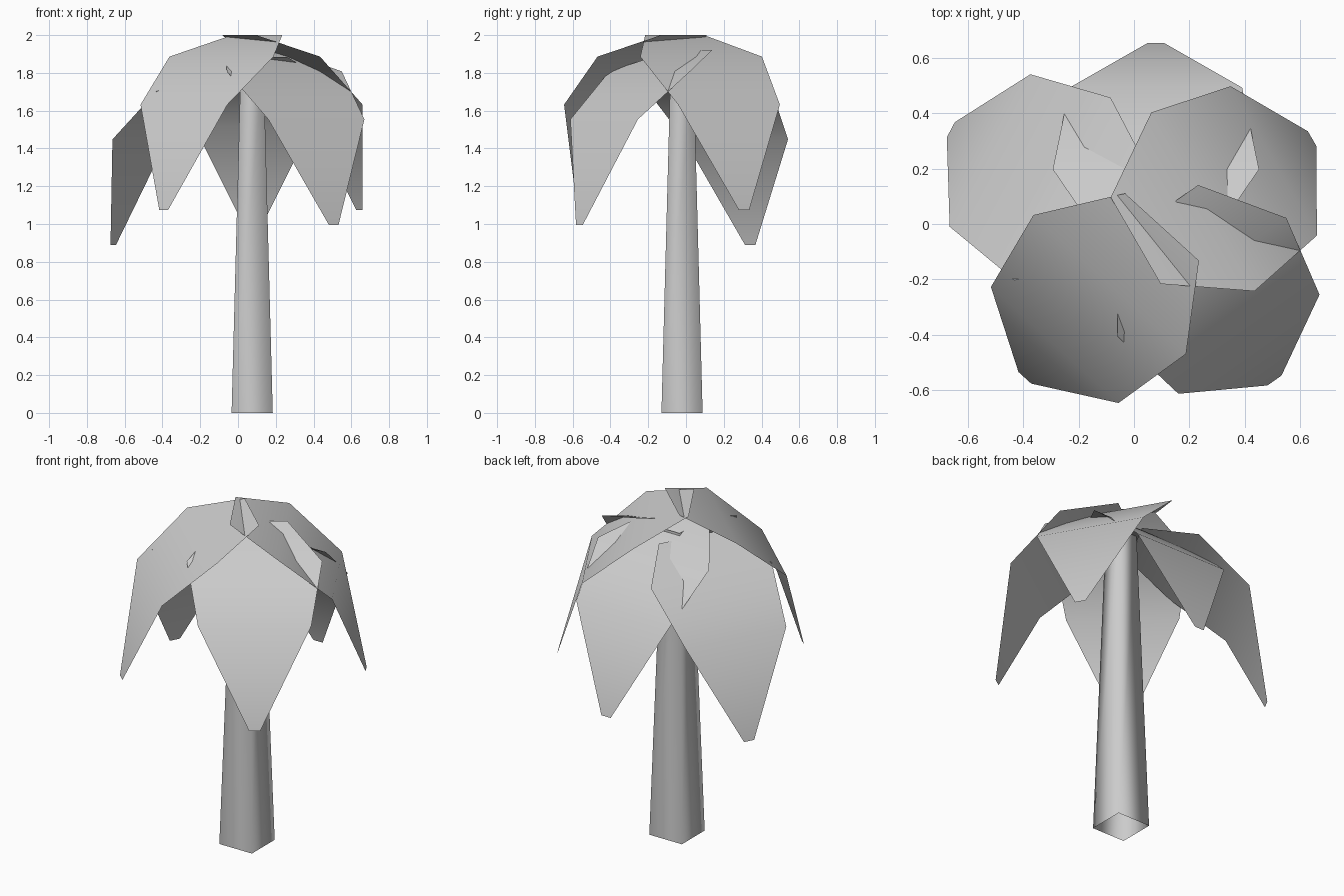
import bpy
import bmesh
import math
from mathutils import Matrix, Vector

cube = bpy.data.objects.get("Cube")
if cube:
    bpy.data.objects.remove(cube, do_unlink=True)

grey = bpy.data.materials.new("plain_grey")
grey.use_nodes = True
colour = (0.6, 0.6, 0.6, 1.0)
grey.diffuse_color = colour
grey.node_tree.nodes["Principled BSDF"].inputs["Base Color"].default_value = colour


def finish(bm, name):
    """Turn a bmesh into a smooth shaded object."""
    for face in bm.faces:
        face.smooth = True
    mesh = bpy.data.meshes.new(name)
    bm.to_mesh(mesh)
    bm.free()
    mesh.materials.append(grey)
    obj = bpy.data.objects.new(name, mesh)
    bpy.context.collection.objects.link(obj)
    return obj


# Trunk: open, tapered square tube
def make_trunk(centre, bottom_half, top_half, height):
    bm = bmesh.new()
    rings = []
    for half, z in ((bottom_half, 0), (top_half, height)):
        rings.append([bm.verts.new((centre[0] + sx * half, centre[1] + sy * half, z))
                      for sx, sy in ((-1, -1), (1, -1), (1, 1), (-1, 1))])
    low, high = rings
    for i in range(4):
        j = (i + 1) % 4
        bm.faces.new((low[i], low[j], high[j], high[i]))
    return finish(bm, "trunk")


# Frond cross rows: distance outward, drop below the crown, half width
FROND_ROWS = ((0, 0, 0.18), (0.28, 0.114, 0.372), (0.575, 0.368, 0.311), (0.735, 0.927, 0.031))


def make_frond(name, base, angle):
    bm = bmesh.new()
    place = Matrix.Translation(Vector(base)) @ Matrix.Rotation(math.radians(angle), 4, "Z")
    rows = [[bm.verts.new(place @ Vector((out, side * half, -drop))) for side in (-1, 1)]
            for out, drop, half in FROND_ROWS]
    for (a, b), (c, d) in zip(rows, rows[1:]):
        bm.faces.new((a, c, d, b))
    return finish(bm, name)


make_trunk((0.075, -0.021), 0.109, 0.06, 1.85)

# Five copies of one frond, turned and set at different heights
fronds = {
    "frond_front_right": ((0.101, -0.011, 2.0), 227.7),
    "frond_back_left": ((0.006, -0.06, 2.0), 30.0),
    "frond_front_left": ((0.084, 0.037, 1.922), -54.9),
    "frond_back_right": ((-0.011, -0.004, 1.816), 152.1),
    "frond_back": ((0.079, -0.083, 1.885), 90.0),
}
for name, (base, angle) in fronds.items():
    make_frond(name, base, angle)
